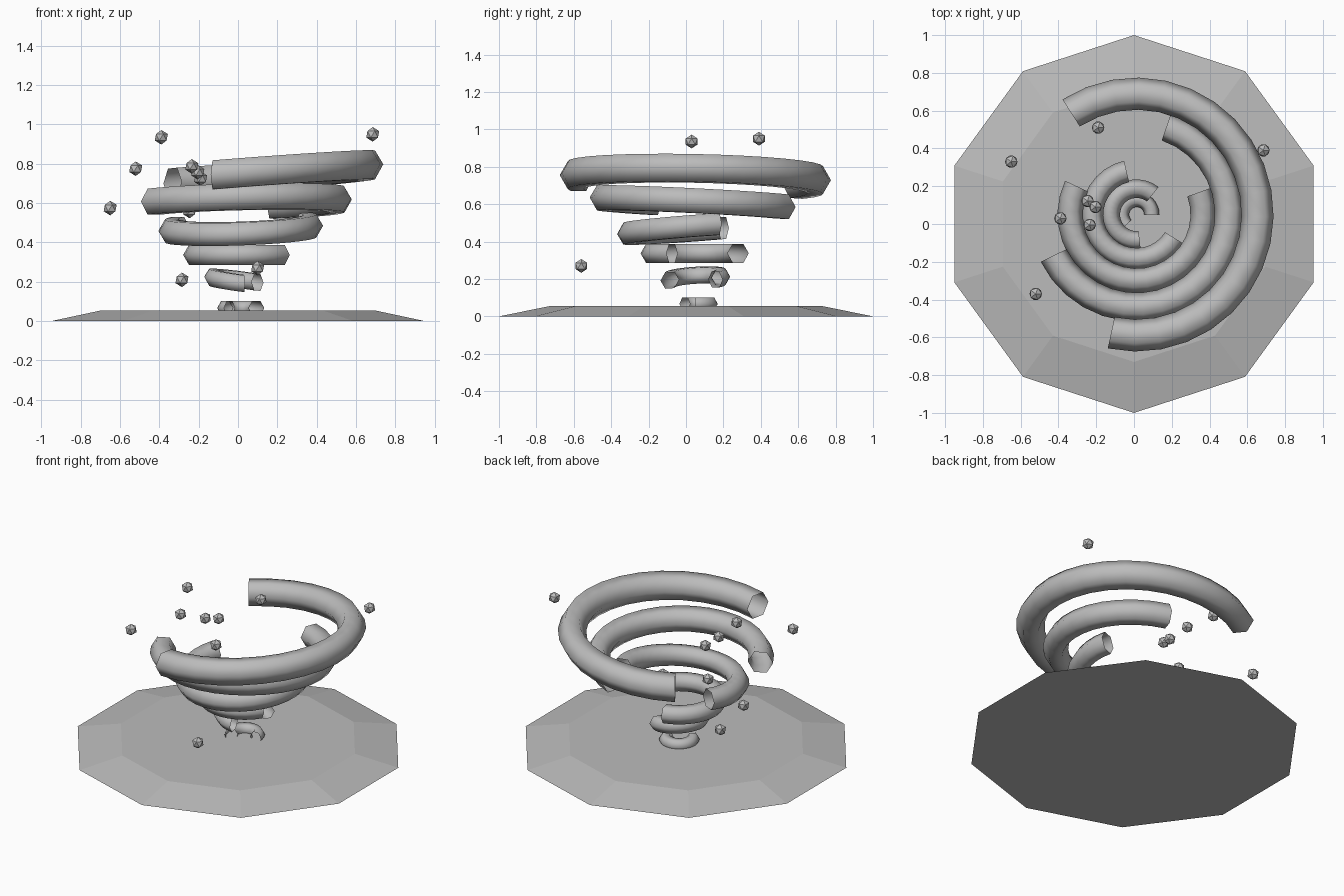
import bpy
import bmesh
from math import sin, cos, pi, radians

cube = bpy.data.objects.get("Cube")
if cube:
    bpy.data.objects.remove(cube, do_unlink=True)

grey = bpy.data.materials.new("plain grey")
grey.use_nodes = True
grey.diffuse_color = (0.5, 0.5, 0.5, 1)
grey.node_tree.nodes["Principled BSDF"].inputs["Base Color"].default_value = (0.5, 0.5, 0.5, 1)


def finish(name, bm, smooth=False):
    mesh = bpy.data.meshes.new(name)
    for face in bm.faces:
        face.smooth = smooth
    bm.to_mesh(mesh)
    bm.free()
    mesh.materials.append(grey)
    obj = bpy.data.objects.new(name, mesh)
    bpy.context.collection.objects.link(obj)
    return obj


def ground_disc(sides=10, low=1.0, high=0.73, height=0.055):
    bm = bmesh.new()
    loops = []
    for radius, z in ((low, 0), (high, height)):
        loops.append([bm.verts.new((radius * cos(pi / 2 + 2 * pi * i / sides),
                                    radius * sin(pi / 2 + 2 * pi * i / sides), z))
                      for i in range(sides)])
    bottom, top = loops
    bm.faces.new(bottom[::-1])
    bm.faces.new(top)
    for i in range(sides):
        j = (i + 1) % sides
        bm.faces.new((bottom[i], bottom[j], top[j], top[i]))
    finish("ground_disc", bm)


def wind_band(index, major, slope_x, slope_y, steps=20, sides=6):
    # open six-sided tube swept along a slightly tilted arc
    minor = 0.04 + 0.009 * index
    start = 0.9 * index
    height = 0.067 + 0.135 * index
    bm = bmesh.new()
    rings = []
    for s in range(steps + 1):
        turn = start + radians(225) * s / steps
        ring = []
        for k in range(sides):
            p = 2 * pi * k / sides
            x = (major + minor * cos(p)) * cos(turn)
            y = (major + minor * cos(p)) * sin(turn)
            z = height + minor * sin(p) + slope_x * x + slope_y * y
            ring.append(bm.verts.new((x + 0.014, y + 0.05, z)))
        rings.append(ring)
    for a, b in zip(rings, rings[1:]):
        for k in range(sides):
            n = (k + 1) % sides
            bm.faces.new((a[k], b[k], b[n], a[n]))
    finish(f"wind_band_{index + 1}", bm, smooth=True)


def debris(number, place):
    bm = bmesh.new()
    bmesh.ops.create_icosphere(bm, subdivisions=1, radius=0.037)
    finish(f"debris_{number}", bm).location = place


ground_disc()

# Funnel: arc radius, tilt along x, tilt along y
bands = [(0.08, 0, 0), (0.137, -0.13, 0.06), (0.235, 0, 0),
         (0.352, 0.035, 0.075), (0.49, 0.023, -0.05), (0.64, 0.077, -0.02)]
for i, band in enumerate(bands):
    wind_band(i, *band)

# Flying debris
places = [(-0.39, 0.03, 0.935), (-0.65, 0.33, 0.575), (-0.52, -0.37, 0.775),
          (-0.19, 0.51, 0.725), (-0.235, -0.005, 0.787), (-0.204, 0.09, 0.757),
          (-0.246, 0.122, 0.56), (0.1, -0.56, 0.27), (-0.285, 0.05, 0.21),
          (0.685, 0.39, 0.95)]
for i, place in enumerate(places):
    debris(i + 1, place)
